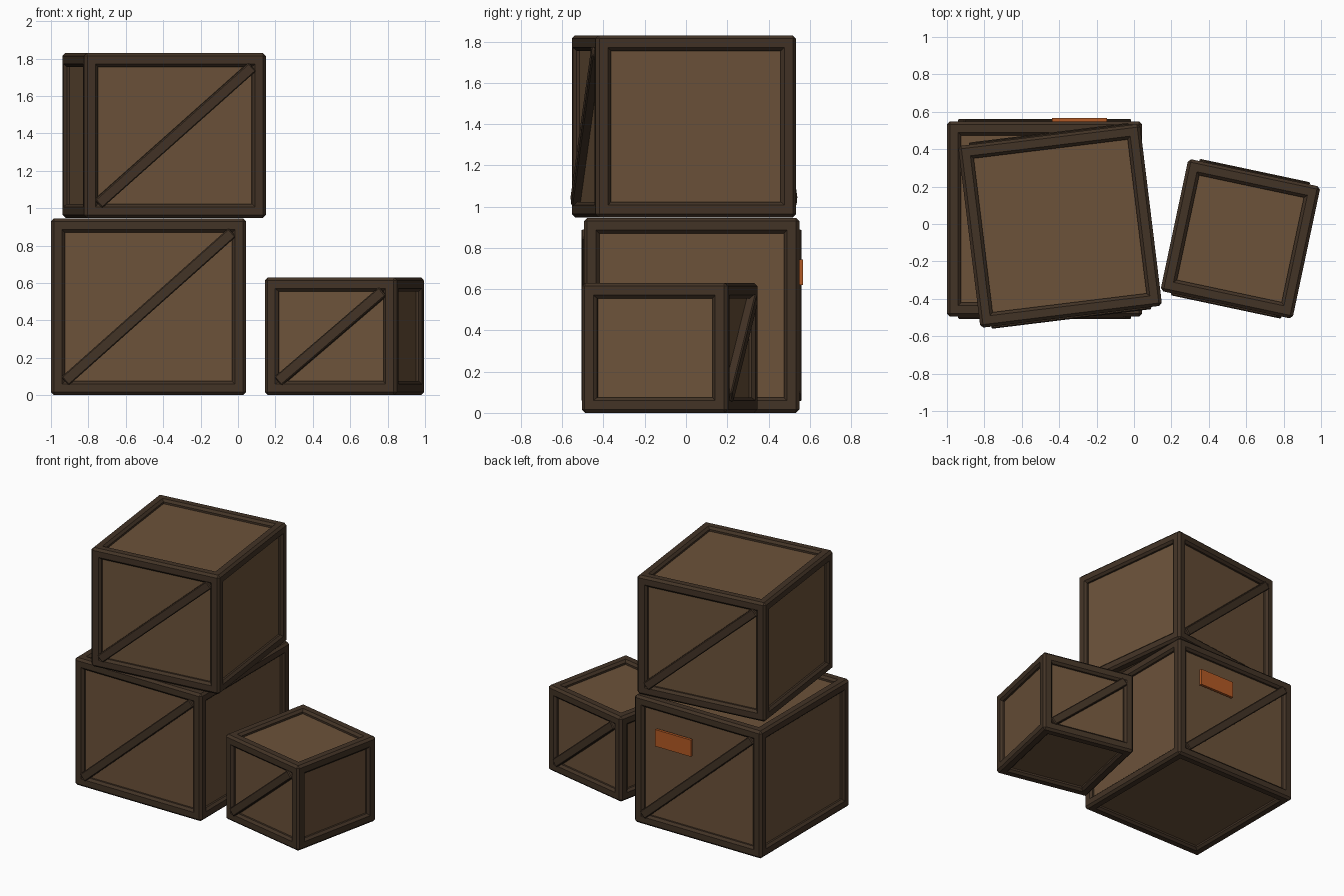
import bpy, bmesh
from math import radians, atan2, hypot
from mathutils import Matrix, Vector

if "Cube" in bpy.data.objects:
    bpy.data.objects.remove(bpy.data.objects["Cube"])


def material(name, color):
    m = bpy.data.materials.new(name)
    m.diffuse_color = (*color, 1)
    m.use_nodes = True
    m.node_tree.nodes["Principled BSDF"].inputs["Base Color"].default_value = m.diffuse_color
    return m


PANEL = material("wood_panel", (0.15, 0.085, 0.042))
FRAME = material("dark_wood", (0.055, 0.033, 0.019))
ORANGE = material("orange_label", (0.45, 0.10, 0.018))

BAR, CHAMFER = 0.075, 0.016     # frame bar thickness and edge chamfer
INSET, PROUD = 0.03, 0.012      # panel recess, brace overhang


def add_box(bm, center, size, chamfer=0.0, tilt=0.0):
    """Box with optional chamfered edges, tilted about y."""
    part = bmesh.new()
    bmesh.ops.create_cube(part, size=1)
    bmesh.ops.scale(part, vec=size, verts=part.verts)
    if chamfer:
        bmesh.ops.bevel(part, geom=part.edges[:], offset=chamfer,
                        segments=1, affect='EDGES')
    part.transform(Matrix.Translation(center) @ Matrix.Rotation(tilt, 4, 'Y'))
    tmp = bpy.data.meshes.new("tmp")
    part.to_mesh(tmp)
    part.free()
    bm.from_mesh(tmp)
    bpy.data.meshes.remove(tmp)


def finish(bm, name, mat, matrix):
    mesh = bpy.data.meshes.new(name)
    bm.to_mesh(mesh)
    bm.free()
    mesh.materials.append(mat)
    ob = bpy.data.objects.new(name, mesh)
    ob.matrix_world = matrix
    bpy.context.collection.objects.link(ob)


def crate(name, center, width, height, angle):
    place = Matrix.Translation(center) @ Matrix.Rotation(radians(angle), 4, 'Z')
    size = Vector((width, width, height))

    # recessed panel body
    bm = bmesh.new()
    add_box(bm, (0, 0, 0), size - Vector((2 * INSET,) * 3))
    finish(bm, name + "_panels", PANEL, place)

    # twelve frame bars, four along each axis
    bm = bmesh.new()
    for axis in range(3):
        u, v = (axis + 1) % 3, (axis + 2) % 3
        for su in (-1, 1):
            for sv in (-1, 1):
                pos, dims = Vector(), Vector((BAR,) * 3)
                dims[axis] = size[axis]
                pos[u] = su * (size[u] - BAR) / 2
                pos[v] = sv * (size[v] - BAR) / 2
                add_box(bm, pos, dims, CHAMFER)
    finish(bm, name + "_frame", FRAME, place)

    # diagonal braces on front and back
    bm = bmesh.new()
    dx, dz = width - 2 * BAR, height - 2 * BAR
    depth = INSET + PROUD + 0.01
    for side in (-1, 1):
        y = side * (width / 2 + PROUD - depth / 2)
        add_box(bm, (0, y, 0), (hypot(dx, dz), depth, 0.06), 0.006,
                side * atan2(dz, dx))
    finish(bm, name + "_braces", FRAME, place)


crate("lower_crate", (-0.478, 0.027, 0.4725), 1.044, 0.945, 0)
crate("upper_crate", (-0.395, -0.010, 1.389), 0.979, 0.882, 7)
crate("small_crate", (0.569, -0.079, 0.315), 0.722, 0.63, -12)

# label on the back of the lower crate
bm = bmesh.new()
add_box(bm, (0, 0, 0), (0.294, 0.02, 0.124))
finish(bm, "back_label", ORANGE, Matrix.Translation((-0.291, 0.557, 0.682)))
